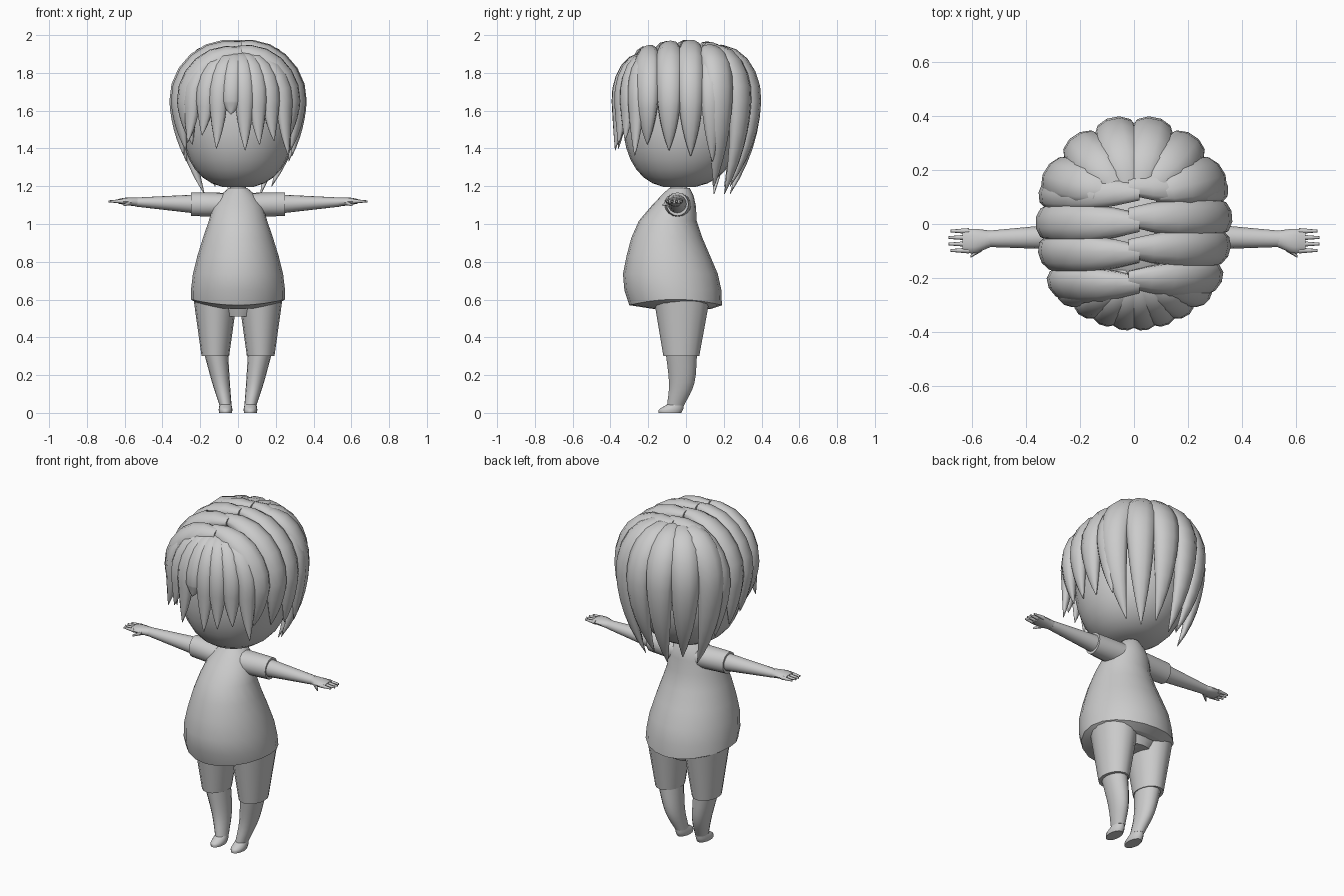
import bpy, bmesh, math
from mathutils import Vector

cube = bpy.data.objects.get("Cube")
if cube:
    bpy.data.objects.remove(cube)

clay = bpy.data.materials.new("light_grey")
clay.use_nodes = True
grey = (0.6, 0.6, 0.6, 1)
clay.diffuse_color = grey
clay.node_tree.nodes["Principled BSDF"].inputs["Base Color"].default_value = grey

HEAD_CENTRE = Vector((0, 0, 1.56))


def build(name, tubes, sides=16, sharp_angle=50):
    """Make one object from tubes; a tube is a list of (centre, u, v) elliptical rings."""
    bm = bmesh.new()
    for rings in tubes:
        loops = []
        for centre, u, v in rings:
            angles = [math.tau * i / sides for i in range(sides)]
            loops.append([bm.verts.new(centre + u * math.cos(a) + v * math.sin(a)) for a in angles])
        for lower, upper in zip(loops, loops[1:]):
            for i in range(sides):
                j = (i + 1) % sides
                bm.faces.new((lower[i], lower[j], upper[j], upper[i]))
        bm.faces.new(loops[0])
        bm.faces.new(loops[-1])
    bmesh.ops.recalc_face_normals(bm, faces=bm.faces)
    mesh = bpy.data.meshes.new(name)
    bm.to_mesh(mesh)
    bm.free()
    mesh.materials.append(clay)
    part = bpy.data.objects.new(name, mesh)
    bpy.context.collection.objects.link(part)
    bpy.ops.object.select_all(action='DESELECT')
    part.select_set(True)
    bpy.context.view_layer.objects.active = part
    bpy.ops.object.shade_smooth_by_angle(angle=math.radians(sharp_angle))
    return part


def smooth(keys, steps=8):
    """Sample a smooth curve through a few key rows."""
    keys = [Vector(key) for key in keys]
    padded = [keys[0] * 2 - keys[1]] + keys + [keys[-1] * 2 - keys[-2]]
    spans = len(keys) - 1
    for i in range(steps + 1):
        k = min(i * spans // steps, spans - 1)
        f = i * spans / steps - k
        a, b, c, d = padded[k:k + 4]
        yield (b * 2 + (c - a) * f + (a * 2 - b * 5 + c * 4 - d) * f**2
               + (b * 3 - a - c * 3 + d) * f**3) / 2


def upright(keys, side=1):
    """Stacked rings from key rows of height, x centre, half width, front y, back y."""
    return [(Vector((side * x, (front + back) / 2, z)), Vector((width, 0, 0)),
             Vector((0, (back - front) / 2, 0)))
            for z, x, width, front, back in smooth(keys)]


def sideways(keys, side):
    """Rings along x from key rows of x, y, z, half depth, half height."""
    return [(Vector((side * x, y, z)), Vector((0, depth, 0)), Vector((0, 0, height)))
            for x, y, z, depth, height in smooth(keys)]


def lock(root, end, top, tip, width, thick=0.05, inward=0.1, middle=1.65, steps=12):
    """Tapered lock of hair: a quarter ellipse over the head, then a drop to a point."""
    root, end = Vector(root), Vector(end)

    def path(t):
        if t < 0.5:
            out, z = math.sin(t * math.pi), middle + (top - middle) * math.cos(t * math.pi)
        else:
            drop = 2 * t - 1
            out, z = 1 - inward * drop**2, middle + (tip - middle) * drop
        return root.lerp(end, out).to_3d() + Vector((0, 0, z))

    rings = []
    for i in range(steps + 1):
        t = i / steps
        centre = path(t)
        tangent = (path(t + 0.02) - path(t - 0.02)).normalized()
        across = tangent.cross(centre - HEAD_CENTRE).normalized()
        outward = across.cross(tangent)
        size = min(1, math.sqrt(0.2 + 4 * t)) * (1 - t**3) + 0.03
        rings.append((centre, across * width * size, outward * thick * size))
    return rings


# Head: a rounded-off ellipsoid, fuller than a ball, and a short neck
head = []
for i in range(1, 16):
    angle = math.pi * i / 16
    wide = math.sin(angle)**0.8
    high = math.copysign(abs(math.cos(angle))**0.9, math.cos(angle))
    head.append((HEAD_CENTRE + Vector((0, -0.02 - 0.02 * (1 - wide), -0.37 * high)),
                 Vector((0.3 * wide, 0, 0)), Vector((0, 0.315 * wide, 0))))
build("head", [head], 24)
build("neck", [upright([(1.14, 0, 0.05, -0.09, 0.02), (1.22, 0, 0.04, -0.08, 0)])])

# Shirt with a hem that lifts at the hips and a tucked-in underside
hem = (0.57, 0, 0.25, -0.3, 0.19)
shirt = build("shirt", [
    upright([(1.19, 0, 0.05, -0.09, 0.02), (1.12, 0, 0.12, -0.16, 0.05),
             (1, 0, 0.16, -0.26, 0.06), (0.85, 0, 0.21, -0.31, 0.12),
             (0.7, 0, 0.245, -0.335, 0.18), hem]),
    upright([hem, (0.55, 0, 0.2, -0.17, 0.13)])], 20, 40)
for vert in shirt.data.vertices:
    if vert.co.z < 0.6:
        vert.co.z += 0.5 * vert.co.x**2

# Shorts: hips and two tapering legs
hips = upright([(0.62, 0, 0.22, -0.16, 0.13), (0.51, 0, 0.1, -0.12, 0.08)])
thigh = [(0.6, 0.12, 0.115, -0.17, 0.125), (0.3, 0.12, 0.073, -0.12, 0.07)]
build("shorts", [hips, upright(thigh), upright(thigh, -1)])

# Limbs, built once for each side
shin = [(0.34, 0.12, 0.066, -0.11, 0.06), (0.16, 0.09, 0.047, -0.09, 0.045),
        (0.04, 0.066, 0.032, -0.1, -0.01)]
foot = [(0.05, 0.066, 0.03, -0.09, -0.01), (0.02, 0.066, 0.036, -0.14, -0.015),
        (0, 0.066, 0.034, -0.145, -0.025)]
sleeve = [(0.05, -0.045, 1.1, 0.075, 0.065), (0.25, -0.045, 1.105, 0.058, 0.062)]
arm = [(0.2, -0.045, 1.105, 0.052, 0.052), (0.54, -0.055, 1.116, 0.03, 0.024)]
palm = [(0.53, -0.055, 1.116, 0.03, 0.024), (0.59, -0.063, 1.12, 0.045, 0.02),
        (0.635, -0.062, 1.12, 0.04, 0.012)]
thumb = [(0.565, -0.085, 1.115, 0.018, 0.014), (0.605, -0.12, 1.1, 0.005, 0.006)]
for side, label in ((1, "left"), (-1, "right")):
    build(label + "_leg", [upright(shin, side)])
    build(label + "_foot", [upright(foot, side)])
    build(label + "_sleeve", [sideways(sleeve, side)])
    build(label + "_arm", [sideways(arm, side)])
    build(label + "_palm", [sideways(palm, side)], 12)
    digits = [sideways(thumb, side)]
    for k in range(4):
        y = -0.026 - 0.024 * k
        reach = 0.69 - 0.008 * abs(k - 1.5)
        digits.append(sideways([(0.61, y, 1.12, 0.011, 0.012), (reach, y, 1.12, 0.005, 0.005)], side))
    build(label + "_fingers", digits, 8)

# Side hair: four rows from the parting, front rows shorter
for side, label in ((1, "left"), (-1, "right")):
    locks = []
    for row in range(4):
        y = 0.13 - 0.115 * row + 0.01 * side
        locks.append(lock((-0.02 * side, y), (side * (0.32 - y**2), y), 1.95 - 0.8 * y**2,
                          1.33 + 0.03 * row, 0.072))
    build(label + "_side_hair", locks, 10, 60)

# Back hair: six locks fanned around the back of the head
locks = []
for i in range(6):
    turn = math.radians(24 * (i - 2.5))
    end = (0.33 * math.sin(turn), 0.355 * math.cos(turn))
    locks.append(lock((end[0] / 4, 0.12), end, 1.92, 1.16 + 0.04 * (i % 2), 0.085, 0.055, 0.5))
build("back_hair", locks, 10, 60)

# Fringe: locks fanned across the forehead with uneven tips
locks = []
for i, tip in enumerate((1.43, 1.47, 1.4, 1.58, 1.39, 1.42, 1.44, 1.36)):
    x = 0.07 * (i - 3.5)
    locks.append(lock((x / 10, -0.19), (x, 1.6 * x**2 - 0.36), 1.89, tip, 0.056, 0.04, -0.1))
build("fringe", locks, 10, 60)
